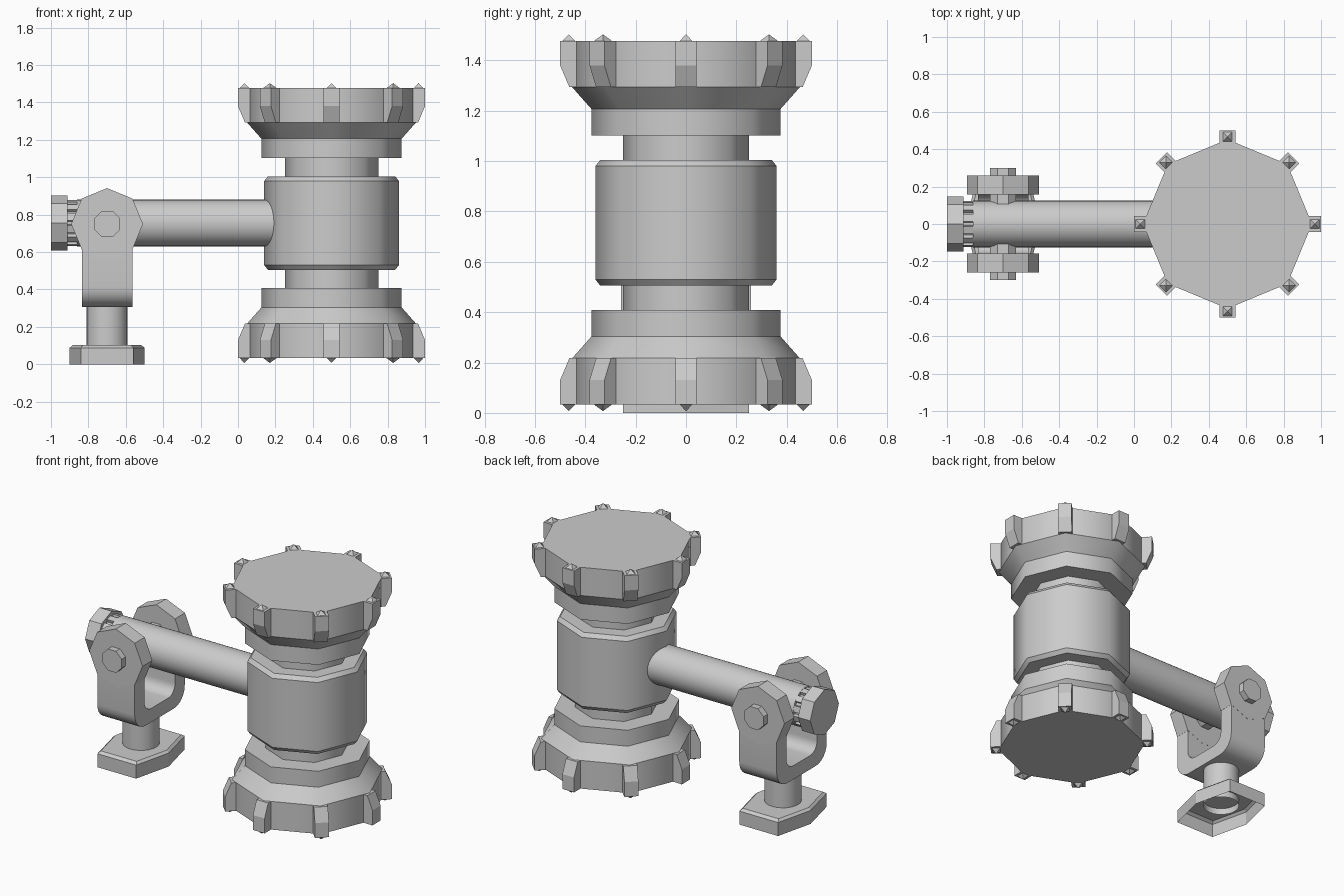
import bpy, bmesh
from math import pi, sin, cos
from mathutils import Matrix, Vector

if "Cube" in bpy.data.objects:
    bpy.data.objects.remove(bpy.data.objects["Cube"])

HX, PX, MZ = 0.5, -0.7, 0.755      # head axis, pivot x, mid height
TO_X = Matrix.Rotation(pi / 2, 4, 'Y')
TO_Y = Matrix.Rotation(-pi / 2, 4, 'X')


def finish(bm, name):
    bmesh.ops.recalc_face_normals(bm, faces=bm.faces)
    me = bpy.data.meshes.new(name)
    bm.to_mesh(me)
    bm.free()
    ob = bpy.data.objects.new(name, me)
    bpy.context.collection.objects.link(ob)
    return ob


def lathe(name, profile, n, mat, smooth=True, caps=True, turn=0.0):
    """Revolve (radius, height) pairs about z; ring edges stay sharp."""
    bm = bmesh.new()
    rings = [[bm.verts.new((r * cos(turn + 2 * pi * i / n), r * sin(turn + 2 * pi * i / n), h))
              for i in range(n)] for r, h in profile]
    for a, b in zip(rings, rings[1:]):
        for i in range(n):
            j = (i + 1) % n
            bm.faces.new((a[i], a[j], b[j], b[i])).smooth = smooth
    for ring in rings:
        for i in range(n):
            e = bm.edges.get((ring[i], ring[(i + 1) % n]))
            if e:
                e.smooth = False
    if caps:
        bm.faces.new(rings[0])
        bm.faces.new(rings[-1])
    bm.transform(mat)
    return finish(bm, name)


def prism(bm, pts, axis, lo, hi):
    """Extrude a 2D outline along x (pts are y,z) or y (pts are x,z)."""
    def at(p, d):
        return (d, p[0], p[1]) if axis == 'X' else (p[0], d, p[1])
    a = [bm.verts.new(at(p, lo)) for p in pts]
    b = [bm.verts.new(at(p, hi)) for p in pts]
    bm.faces.new(a)
    bm.faces.new(b)
    for i in range(len(pts)):
        j = (i + 1) % len(pts)
        bm.faces.new((a[i], a[j], b[j], b[i]))


# Head: central drum, then a neck, flange and rim at each end
head = Matrix.Translation((HX, 0, MZ))
lathe("drum", [(0.34, -0.25), (0.36, -0.225), (0.36, 0.225), (0.34, 0.25)], 8, head)
rim_profile = [(0.25, 0.2), (0.25, 0.347), (0.375, 0.347), (0.375, 0.451),
               (0.452, 0.538), (0.452, 0.722)]
for s, side in ((1, "upper"), (-1, "lower")):
    lathe(side + "_rim", [(r, s * h) for r, h in rim_profile], 8, head)

    # Claws with pointed tips at the eight corners
    for k in range(8):
        bm = bmesh.new()
        prism(bm, [(0.42, s * 0.538), (0.463, s * 0.538), (0.5, s * 0.625),
                   (0.5, s * 0.722), (0.428, s * 0.722)], 'Y', -0.042, 0.042)
        base = [bm.verts.new((0.466 + a * 0.025, b * 0.025, s * 0.722))
                for a, b in ((-1, -1), (1, -1), (1, 1), (-1, 1))]
        tip = bm.verts.new((0.466, 0, s * 0.748))
        for i in range(4):
            bm.faces.new((base[i], base[(i + 1) % 4], tip))
        bm.transform(head @ Matrix.Rotation(k * pi / 4, 4, 'Z'))
        finish(bm, f"{side}_claw_{k + 1}")

# Handle with a toothed collar and an eight-sided end cap
axis = Matrix.Translation((0, 0, MZ)) @ TO_X
lathe("handle", [(0.125, -0.86), (0.125, 0.25)], 32, axis)
lathe("handle_core", [(0.105, -0.92), (0.105, -0.85)], 32, axis)
lathe("end_cap", [(0.148, -1.0), (0.148, -0.912)], 8, axis, smooth=False)
for k in range(12):
    bm = bmesh.new()
    prism(bm, [(-0.019, 0.095), (0.019, 0.095), (0.019, 0.123), (-0.019, 0.123)],
          'X', -0.915, -0.855)
    bm.transform(Matrix.Translation((0, 0, MZ)) @ Matrix.Rotation((k + 0.5) * pi / 6, 4, 'X'))
    finish(bm, f"collar_tooth_{k + 1}")


# Yoke: rounded U strip carrying two eight-sided cheeks
def arc(half, bottom, r):
    return [(half - r + r * cos(a), bottom + r - r * sin(a))
            for a in (i * pi / 12 for i in range(7))]


outer = [(0.258, 0.66)] + arc(0.258, 0.305, 0.11)
inner = [(0.158, 0.66)] + arc(0.158, 0.395, 0.07)
outline = (outer + [(-y, z) for y, z in reversed(outer)]
           + [(-y, z) for y, z in inner] + list(reversed(inner)))
bm = bmesh.new()
prism(bm, outline, 'X', PX - 0.135, PX + 0.135)
yoke = finish(bm, "yoke")
bpy.context.view_layer.objects.active = yoke
yoke.select_set(True)
bpy.ops.object.shade_smooth_by_angle(angle=pi / 6)
for s, side in ((-1, "front"), (1, "back")):
    pivot = Matrix.Translation((PX, 0, 0.75)) @ TO_Y
    lathe(side + "_cheek", [(0.192, s * 0.157), (0.192, s * 0.259)], 8, pivot, smooth=False)
    lathe(side + "_bolt", [(0.076, s * 0.08), (0.076, s * 0.3)], 8, pivot,
          smooth=False, turn=pi / 8)

# Stem and hollow six-sided foot
lathe("stem", [(0.11, 0.06), (0.11, 0.33)], 24, Matrix.Translation((PX, 0, 0)), caps=False)
hexagon = [(0.2, 0), (0.14, 0.25), (-0.14, 0.25), (-0.2, 0), (-0.14, -0.25), (0.14, -0.25)]
bm = bmesh.new()
rings = [[bm.verts.new((PX + x * f, y * f, z)) for x, y in hexagon]
         for f, z in ((1, 0), (1, 0.088), (0.92, 0.102))]
for a, b in zip(rings, rings[1:]):
    for i in range(6):
        j = (i + 1) % 6
        bm.faces.new((a[i], a[j], b[j], b[i]))
bm.faces.new(rings[-1])
finish(bm, "foot")
